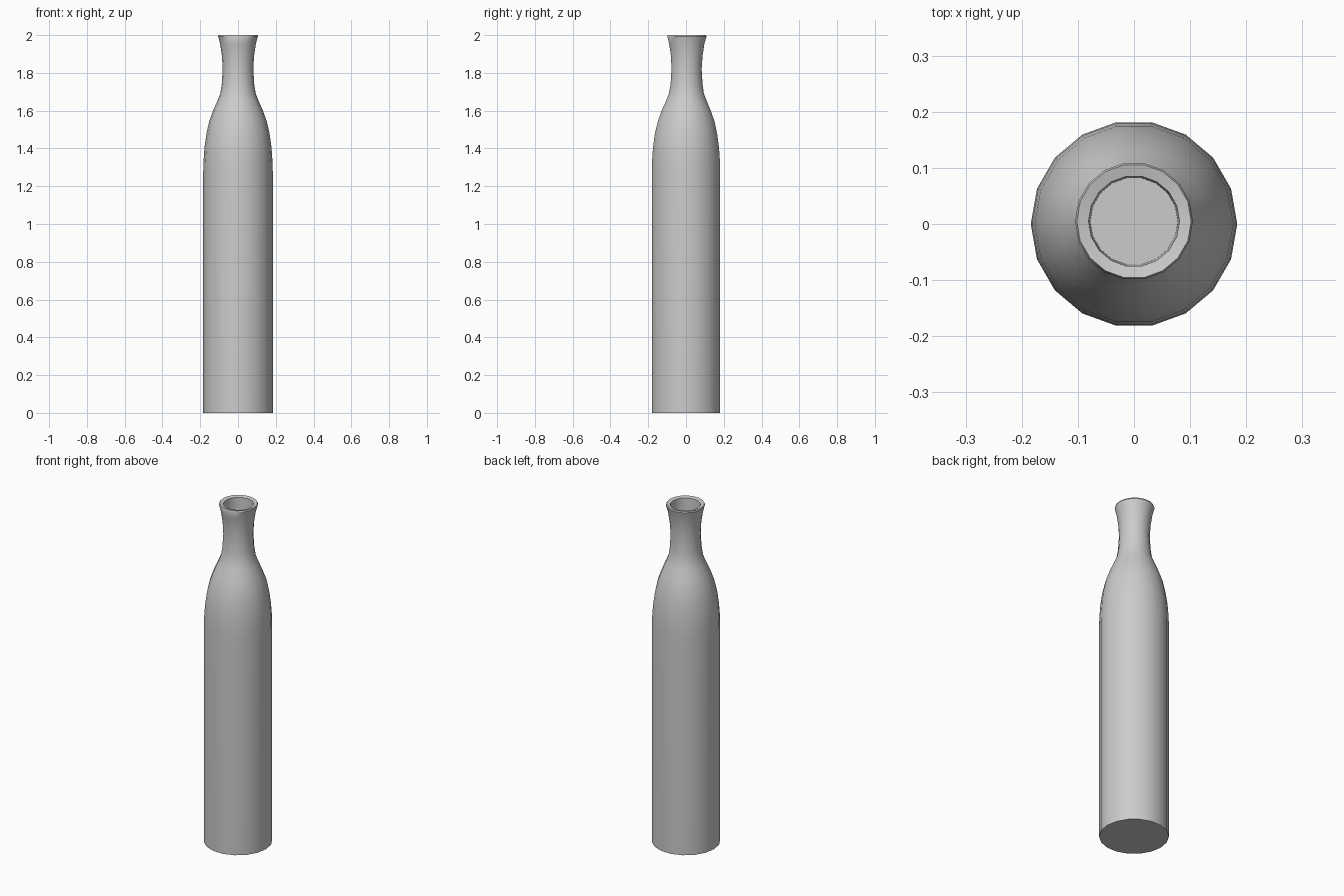
import bpy, bmesh
from math import cos, sin, pi

if "Cube" in bpy.data.objects:
    bpy.data.objects.remove(bpy.data.objects["Cube"])

SIDES = 18

# Profile: radius, height, small y drift of the neck
PROFILE = [
    (0.184, 0.0, 0), (0.184, 1.28, 0), (0.182, 1.34, 0), (0.177, 1.41, 0),
    (0.167, 1.48, 0), (0.152, 1.545, 0.001), (0.132, 1.60, 0.001),
    (0.110, 1.65, 0.002), (0.094, 1.69, 0.002), (0.086, 1.74, 0.003),
    (0.081, 1.82, 0.003), (0.085, 1.89, 0.004), (0.094, 1.95, 0.004),
    (0.105, 1.993, 0.005),
    # lip and mouth recess
    (0.102, 2.0, 0.005), (0.081, 1.995, 0.005), (0.078, 1.87, 0.005),
]

bm = bmesh.new()
rings = []
for r, z, dy in PROFILE:
    rings.append([bm.verts.new((r * cos(2 * pi * i / SIDES),
                                r * sin(2 * pi * i / SIDES) + dy, z))
                  for i in range(SIDES)])
for a, b in zip(rings, rings[1:]):
    for i in range(SIDES):
        j = (i + 1) % SIDES
        bm.faces.new((a[i], a[j], b[j], b[i]))
# base and mouth floor
bm.faces.new(rings[0][::-1])
bm.faces.new(rings[-1])

mesh = bpy.data.meshes.new("bottle")
bm.to_mesh(mesh)
bm.free()
bottle = bpy.data.objects.new("bottle", mesh)
bpy.context.collection.objects.link(bottle)
bpy.context.view_layer.objects.active = bottle
bottle.select_set(True)
bpy.ops.object.shade_smooth_by_angle(angle=pi / 5)
